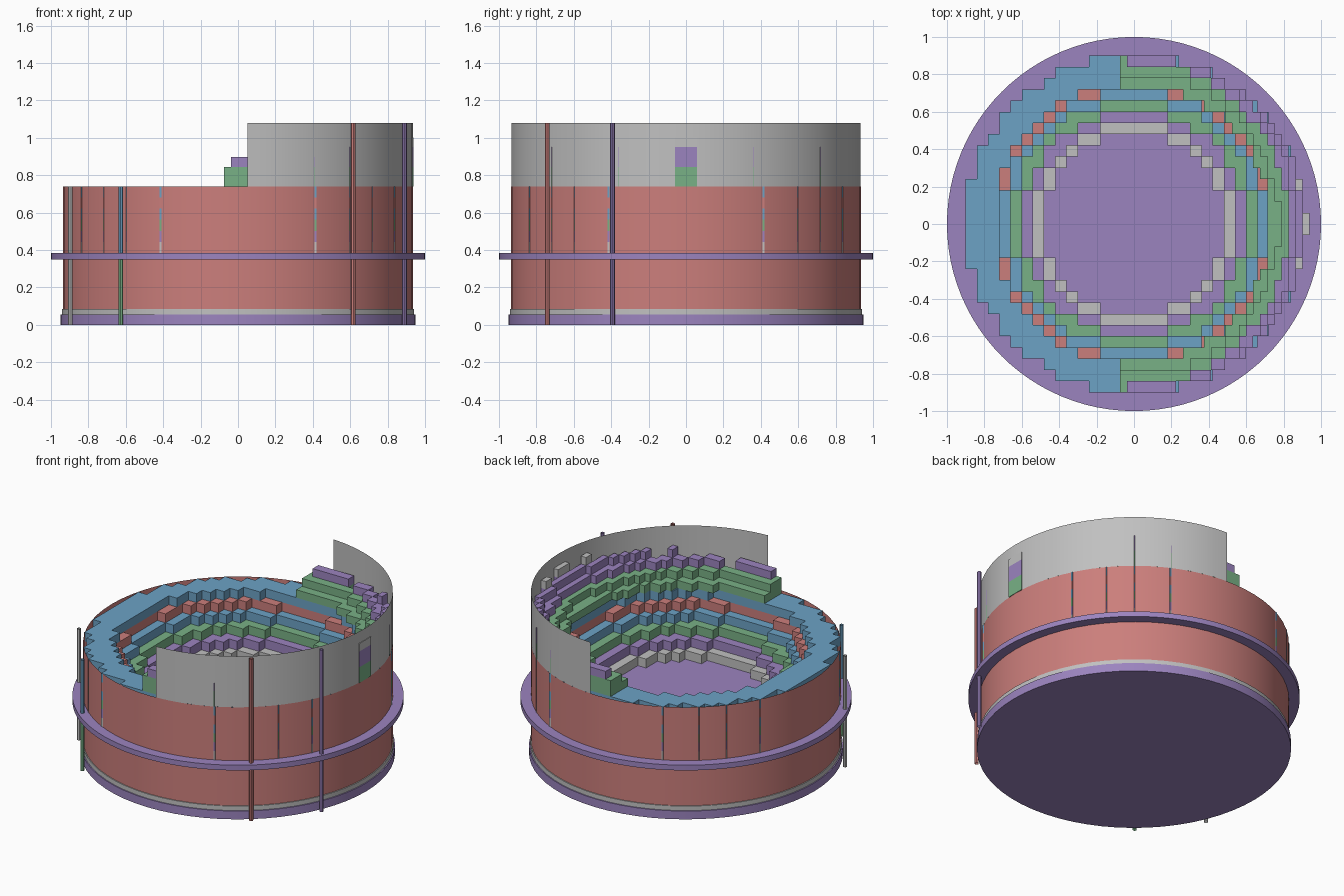
import bpy, bmesh, math

if "Cube" in bpy.data.objects:
    bpy.data.objects.remove(bpy.data.objects["Cube"], do_unlink=True)


def material(name, rgb):
    m = bpy.data.materials.new(name)
    m.use_nodes = True
    m.diffuse_color = (*rgb, 1)
    m.node_tree.nodes["Principled BSDF"].inputs["Base Color"].default_value = (*rgb, 1)
    return m


MAT = {
    "purple": material("purple", (0.33, 0.23, 0.52)),
    "green": material("green", (0.19, 0.44, 0.24)),
    "blue": material("blue", (0.15, 0.36, 0.56)),
    "red": material("red", (0.60, 0.21, 0.20)),
    "grey": material("light grey", (0.53, 0.53, 0.53)),
}


def finish(bm, name, colour, smooth=False):
    bmesh.ops.remove_doubles(bm, verts=bm.verts, dist=1e-5)
    bmesh.ops.recalc_face_normals(bm, faces=bm.faces)
    me = bpy.data.meshes.new(name)
    bm.to_mesh(me)
    bm.free()
    me.materials.append(MAT[colour])
    ob = bpy.data.objects.new(name, me)
    bpy.context.collection.objects.link(ob)
    if smooth:
        bpy.ops.object.select_all(action='DESELECT')
        ob.select_set(True)
        bpy.context.view_layer.objects.active = ob
        bpy.ops.object.shade_smooth_by_angle(angle=math.radians(30))
    return ob


def cylinder(name, colour, r, z0, z1, x=0, y=0, sides=64, caps=True):
    bm = bmesh.new()
    bmesh.ops.create_cone(bm, cap_ends=caps, segments=sides, radius1=r, radius2=r, depth=z1 - z0)
    bmesh.ops.translate(bm, verts=bm.verts, vec=(x, y, (z0 + z1) / 2))
    return finish(bm, name, colour, True)


def arc_wall(name, colour, r, z0, z1, a0, a1, steps):
    bm = bmesh.new()
    cols = []
    for i in range(steps + 1):
        a = a0 + (a1 - a0) * i / steps
        cols.append([bm.verts.new((r * math.cos(a), r * math.sin(a), z)) for z in (z0, z1)])
    for p, q in zip(cols, cols[1:]):
        bm.faces.new((p[0], q[0], q[1], p[1]))
    return finish(bm, name, colour, True)


def block_tier(name, colour, inside, x0, dx, dy, z0, z1):
    """Blocky stand tier: every grid cell whose centre passes inside(), outer faces only."""
    cells = set()
    for i in range(-40, 41):
        for j in range(-20, 20):
            if inside(x0 + (i + 0.5) * dx, (j + 0.5) * dy):
                cells.add((i, j))
    bm = bmesh.new()

    def quad(*pts):
        bm.faces.new([bm.verts.new(p) for p in pts])

    for i, j in cells:
        xa, ya = x0 + i * dx, j * dy
        xb, yb = xa + dx, ya + dy
        corners = [(xa, ya), (xb, ya), (xb, yb), (xa, yb)]
        quad(*[(x, y, z1) for x, y in corners])
        quad(*[(x, y, z0) for x, y in reversed(corners)])
        for k, (di, dj) in enumerate(((0, -1), (1, 0), (0, 1), (-1, 0))):
            if (i + di, j + dj) not in cells:
                p, q = corners[k], corners[(k + 1) % 4]
                quad((*p, z0), (*q, z0), (*q, z1), (*p, z1))
    return finish(bm, name, colour)


# Base, trim band and the wide floor disc that also forms the outer ledge
WALL_R, FLOOR, RIM, TOP = 0.935, 0.385, 0.74, 1.08
cylinder("base", "purple", 0.948, 0.0, 0.055)
cylinder("base_trim", "grey", 0.941, 0.055, 0.085)
cylinder("floor_and_ledge", "purple", 1.0, 0.35, FLOOR, sides=96)

# Outer wall all round, and the taller half wall on the left
arc_wall("outer_wall", "red", WALL_R, 0.08, RIM, 0, 2 * math.pi, 64)
half = math.acos(0.05 / WALL_R)
arc_wall("high_wall", "grey", WALL_R, RIM, TOP, -half, half, 32)

# Lower stand: full rings stepping up from the floor
lower = [("grey", 0.485), ("purple", 0.54), ("green", 0.598),
         ("blue", 0.66), ("red", 0.712), ("blue", 0.747)]
step = (RIM - FLOOR) / len(lower)
for k, (colour, r_in) in enumerate(lower):
    block_tier(f"lower_tier_{k + 1}", colour,
               lambda x, y: r_in <= math.hypot(x, y) < 0.9,
               0, 0.06, 0.06, FLOOR + k * step, FLOOR + (k + 1) * step)

# Upper stand: half rings on the high side
for k, colour in enumerate(("green", "green", "purple", "purple", "grey")):
    rx = 0.73 + 0.045 * k if k < 4 else 0.9
    ry = 0.745 + 0.06 * k
    start = -0.075 if k < 2 else -0.0375

    def inside(x, y):
        return (x > start and (x / rx) ** 2 + (y / ry) ** 2 >= 1
                and math.hypot(x, y) < 0.925 - 0.03 * abs(y))

    block_tier(f"upper_tier_{k + 1}", colour, inside, -0.075, 0.0375, 0.06,
               RIM + k * 0.0525, RIM + (k + 1) * 0.0525)

# Slim posts against the front of the wall
for name, colour, x, y, z0, z1 in (
        ("tall_front_post", "red", 0.617, -0.742, 0, TOP),
        ("tall_side_post", "purple", 0.89, -0.393, 0, TOP),
        ("short_side_post", "grey", -0.897, -0.393, 0, RIM),
        ("short_front_post_top", "blue", -0.627, -0.742, FLOOR, RIM),
        ("short_front_post_bottom", "green", -0.627, -0.742, 0, FLOOR)):
    cylinder(name, colour, 0.0125, z0, z1, x, y, sides=8, caps=False)
